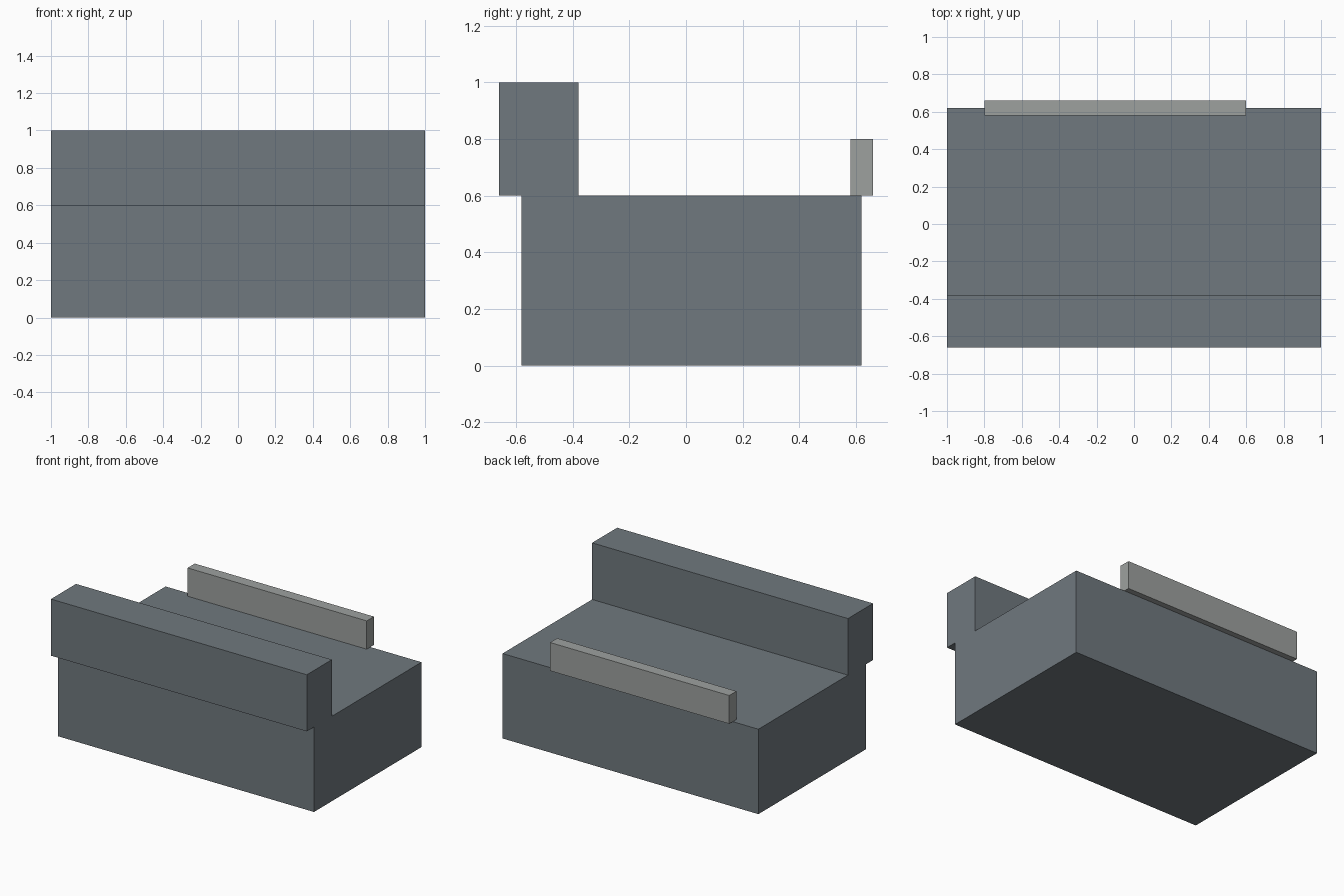
import bpy
import bmesh

if "Cube" in bpy.data.objects:
    bpy.data.objects.remove(bpy.data.objects["Cube"])


def material(name, rgb):
    mat = bpy.data.materials.new(name)
    mat.diffuse_color = (*rgb, 1.0)
    mat.use_nodes = True
    mat.node_tree.nodes["Principled BSDF"].inputs["Base Color"].default_value = mat.diffuse_color
    return mat


def extrude_profile(name, profile, x0, x1, mat):
    """Sweep a closed (y, z) outline along x."""
    bm = bmesh.new()
    face = bm.faces.new([bm.verts.new((x0, y, z)) for y, z in profile])
    swept = bmesh.ops.extrude_face_region(bm, geom=[face])["geom"]
    verts = [g for g in swept if isinstance(g, bmesh.types.BMVert)]
    bmesh.ops.translate(bm, verts=verts, vec=(x1 - x0, 0, 0))
    bmesh.ops.recalc_face_normals(bm, faces=bm.faces[:])
    mesh = bpy.data.meshes.new(name)
    bm.to_mesh(mesh)
    bm.free()
    mesh.materials.append(mat)
    obj = bpy.data.objects.new(name, mesh)
    bpy.context.collection.objects.link(obj)
    return obj


slate = material("slate grey", (0.162, 0.19, 0.21))
pale = material("pale grey", (0.34, 0.355, 0.347))

# Block with an overhanging parapet along the front
extrude_profile("base_with_parapet",
                [(-0.58, 0), (0.62, 0), (0.62, 0.6), (-0.38, 0.6),
                 (-0.38, 1), (-0.66, 1), (-0.66, 0.6), (-0.58, 0.6)],
                -1, 1, slate)

# Low rail standing on the rear edge
extrude_profile("rear_rail",
                [(0.58, 0.6), (0.66, 0.6), (0.66, 0.8), (0.58, 0.8)],
                -0.8, 0.6, pale)
